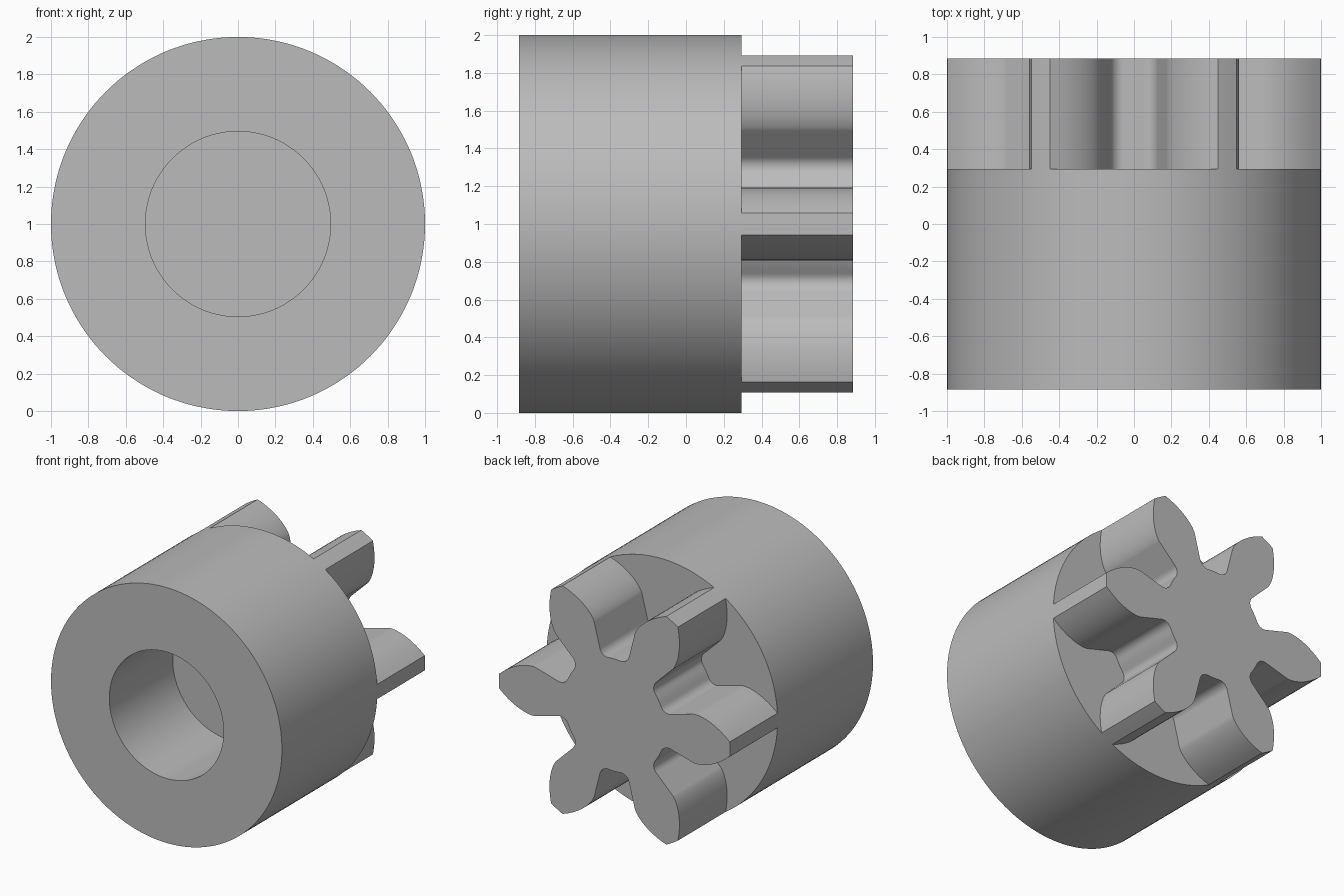
import bpy
import bmesh
from math import sin, cos, tan, asin, acos, radians, pi, sqrt

if "Cube" in bpy.data.objects:
    bpy.data.objects.remove(bpy.data.objects["Cube"], do_unlink=True)

grey = bpy.data.materials.new("plain grey")
grey.use_nodes = True
colour = (0.5, 0.5, 0.5, 1)
grey.diffuse_color = colour
grey.node_tree.nodes["Principled BSDF"].inputs["Base Color"].default_value = colour

FRONT, SHOULDER, BACK = -0.885, 0.295, 0.885
BORE_DEPTH, BORE_RADIUS = 0.785, 0.495
TEETH = 6


def ring(bm, points, y):
    """Vertices from polar (radius, angle) points around the y axis."""
    return [bm.verts.new((r * cos(a), y, 1 + r * sin(a))) for r, a in points]


def bridge(bm, a, b):
    n = len(a)
    for i in range(n):
        j = (i + 1) % n
        bm.faces.new((a[i], a[j], b[j], b[i]))


def finish(bm, name):
    bmesh.ops.recalc_face_normals(bm, faces=bm.faces)
    mesh = bpy.data.meshes.new(name)
    bm.to_mesh(mesh)
    bm.free()
    mesh.materials.append(grey)
    obj = bpy.data.objects.new(name, mesh)
    bpy.context.collection.objects.link(obj)
    bpy.ops.object.select_all(action="DESELECT")
    obj.select_set(True)
    bpy.context.view_layer.objects.active = obj
    bpy.ops.object.shade_smooth_by_angle(angle=radians(25))


# Round body with a blind bore in the front
def circle(radius, steps=144):
    return [(radius, 2 * pi * i / steps) for i in range(steps)]


bm = bmesh.new()
profile = [(1, SHOULDER), (1, FRONT), (BORE_RADIUS, FRONT),
           (BORE_RADIUS, FRONT + BORE_DEPTH)]
rings = [ring(bm, circle(r), y) for r, y in profile]
for a, b in zip(rings, rings[1:]):
    bridge(bm, a, b)
bm.faces.new(rings[0])
bm.faces.new(rings[-1])
finish(bm, "body")


# Half a tooth outline, from the middle of the gap to the tip
def half_tooth(base=0.707, root=0.44, fillet=0.07, half=radians(15.6)):
    gap = pi / TEETH
    centre_r = root + fillet
    centre_a = half + asin(fillet / centre_r)
    pts = [(root, gap), (root, (gap + centre_a) / 2)]
    # Root fillet, swept from the root circle to the radial flank
    sweep = pi / 2 - asin(fillet / centre_r)
    for i in range(9):
        t = sweep * i / 8
        u = centre_r - fillet * cos(t)
        v = fillet * sin(t)
        pts.append((sqrt(u * u + v * v), centre_a - asin(v / sqrt(u * u + v * v))))
    # Involute from the base circle to the tip
    for i in range(13):
        r = base + (1 - base) * (i / 12) ** 1.5
        p = acos(min(1, base / r))
        pts.append((r, half - (tan(p) - p)))
    return pts


# Toothed pinion on the back
half = half_tooth()
lower = [(r, -a) for r, a in half]
upper = list(reversed(half))[:-1]
outline = [(r, a + k * 2 * pi / TEETH)
           for k in range(TEETH) for r, a in lower + [(1, 0)] + upper]
bm = bmesh.new()
near = ring(bm, outline, SHOULDER)
far = ring(bm, outline, BACK)
bridge(bm, near, far)
bm.faces.new(near)
bm.faces.new(far)
finish(bm, "pinion")
